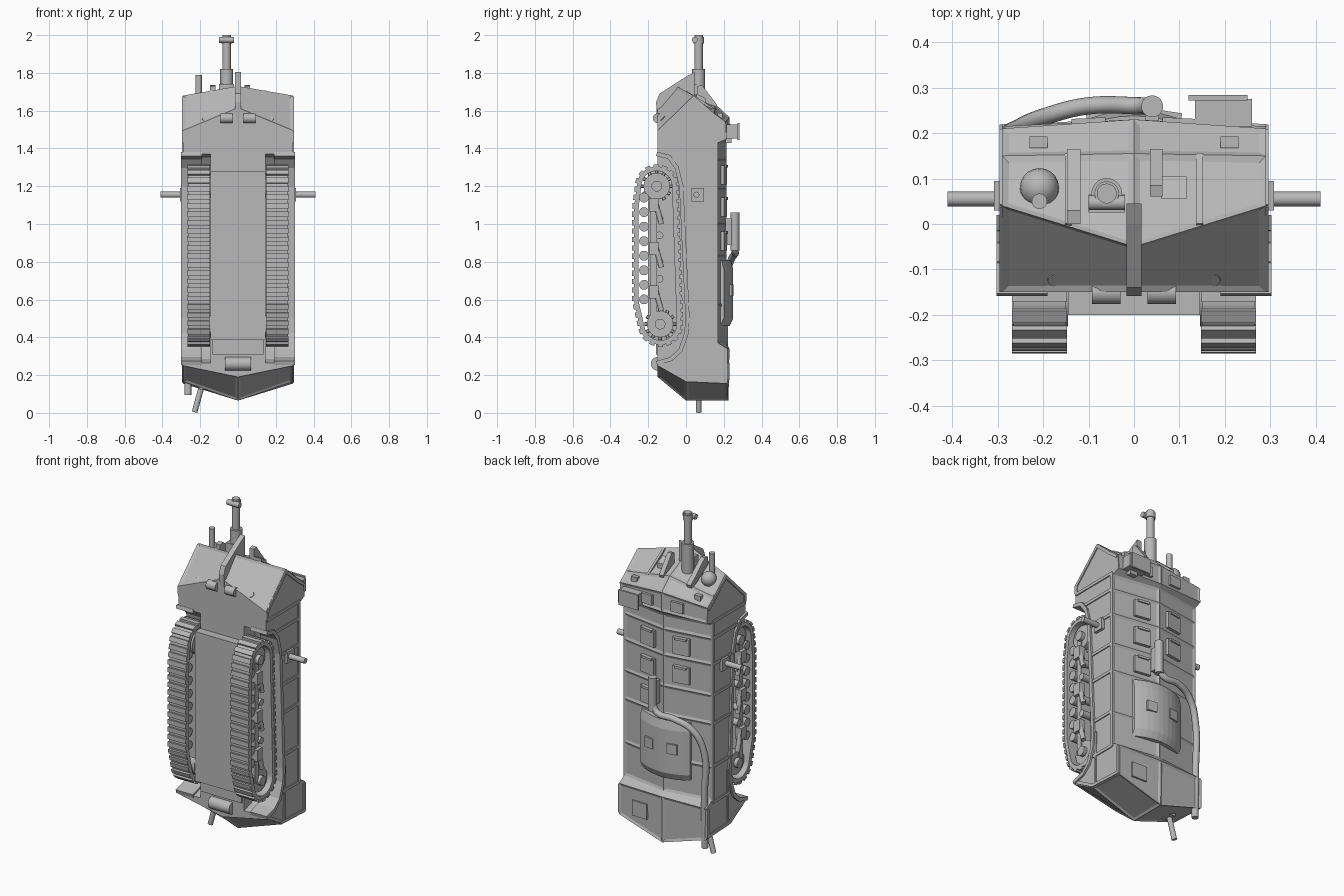
import bpy, bmesh, math
from mathutils import Vector, geometry

if "Cube" in bpy.data.objects:
    bpy.data.objects.remove(bpy.data.objects["Cube"])

grey = bpy.data.materials.new("armour_grey")
grey.use_nodes = True
grey.diffuse_color = (0.48, 0.48, 0.48, 1)
grey.node_tree.nodes["Principled BSDF"].inputs["Base Color"].default_value = grey.diffuse_color
round_parts = []


def finish(name, bm):
    bmesh.ops.recalc_face_normals(bm, faces=bm.faces)
    me = bpy.data.meshes.new(name)
    bm.to_mesh(me)
    bm.free()
    me.materials.append(grey)
    ob = bpy.data.objects.new(name, me)
    bpy.context.scene.collection.objects.link(ob)
    return ob


def prism(name, outline, x0, x1):
    """Extrude a (y, z) outline along x."""
    bm = bmesh.new()
    a, b = [[bm.verts.new((x, y, z)) for y, z in outline] for x in (x0, x1)]
    bm.faces.new(a)
    bm.faces.new(b)
    n = len(a)
    for i in range(n):
        j = (i + 1) % n
        bm.faces.new((a[i], a[j], b[j], b[i]))
    return finish(name, bm)


def box(name, centre, size, turn=0.0):
    """Box, optionally turned about z."""
    bm = bmesh.new()
    bmesh.ops.create_cube(bm, size=1)
    bmesh.ops.scale(bm, vec=size, verts=bm.verts)
    ob = finish(name, bm)
    ob.location = centre
    ob.rotation_euler.z = turn
    return ob


def rod(name, p, q, r, sides=20):
    p, q = Vector(p), Vector(q)
    bm = bmesh.new()
    bmesh.ops.create_cone(bm, cap_ends=True, segments=sides, radius1=r, radius2=r, depth=(q - p).length)
    ob = finish(name, bm)
    ob.location = (p + q) / 2
    ob.rotation_euler = (q - p).to_track_quat('Z', 'Y').to_euler()
    round_parts.append(ob)
    return ob


def ribs(name, path, s, width=0.018, x0=0.285, x1=0.296):
    """Raised strip on a side wall along a (y, z) path."""
    bm = bmesh.new()
    for a, b in zip(path, path[1:]):
        a, b = Vector(a), Vector(b)
        d = (b - a).normalized()
        n = Vector((-d.y, d.x)) * width / 2
        a, b = a - d * width * .25, b + d * width * .25
        lo, hi = [[bm.verts.new((s * x, *p)) for p in (a - n, b - n, b + n, a + n)] for x in (x0, x1)]
        bm.faces.new(lo)
        bm.faces.new(hi)
        for i in range(4):
            bm.faces.new((lo[i], lo[i - 1], hi[i - 1], hi[i]))
    return finish(name, bm)


# Hull: matching side and centre outlines, joined by plates with sunk panels
stations = (.37, .57, .83, 1.0, 1.185, 1.34, 1.43)
side = [(-.15, .25), (0, .165), (.22, .155), (.22, .34)] + [(.17, z) for z in stations] + [
    (.215, 1.45), (.21, 1.54), (.15, 1.585), (.04, 1.68), (-.15, 1.495)]
mid = [(-.15, .19), (0, .065), (.225, .065), (.23, .34)] + [(.215, z) for z in stations] + [
    (.23, 1.45), (.23, 1.565), (.155, 1.635), (-.05, 1.73), (-.15, 1.615)]
bm = bmesh.new()
centre = [bm.verts.new((0, y, z)) for y, z in mid]
n = len(mid)
panels = []
for s in (-1, 1):
    edge = [bm.verts.new((s * .29, y, z)) for y, z in side]
    bm.faces.new(edge)
    for i in range(n):
        j = (i + 1) % n
        f = bm.faces.new((edge[i], edge[j], centre[j], centre[i]))
        if i not in (3, 10, n - 1):
            panels.append(f)
bmesh.ops.recalc_face_normals(bm, faces=bm.faces)
bmesh.ops.inset_individual(bm, faces=panels, thickness=.014, depth=-.006, use_even_offset=True)
hull = finish("hull", bm)

# Track recesses cut into both flanks
arch = [(-.15, 1.37), (-.09, 1.355), (-.05, 1.30), (-.025, 1.2), (.008, .5), (.002, .42),
        (-.03, .33), (-.08, .285), (-.15, .265)]
for s in (-1, 1):
    cutter = prism("recess_cutter", [(-.4, 1.37)] + arch + [(-.4, .265)], s * .145, s * .5)
    cut = hull.modifiers.new("recess", 'BOOLEAN')
    cut.operation = 'DIFFERENCE'
    cut.solver = 'EXACT'
    cut.object = cutter
    cutter.hide_render = True
    bpy.context.view_layer.update()
    done = bpy.data.meshes.new_from_object(hull.evaluated_get(bpy.context.evaluated_depsgraph_get()))
    hull.modifiers.clear()
    hull.data = done
    bpy.data.objects.remove(cutter)
box("belly_box", (0, -.17, .8325), (.29, .06, .895))


def track_loop(count):
    """Evenly spaced points round the wheels, as (y, z)."""
    pts = [Vector((y + r * math.cos(a * math.pi / 24), z + r * math.sin(a * math.pi / 24)))
           for y, z, r in ((-.155, 1.20, .105), (-.135, .47, .11), (-.175, .6, .1), (-.175, 1.08, .1))
           for a in range(48)]
    loop = [pts[i] for i in geometry.convex_hull_2d(pts)]
    loop.append(loop[0])
    step = sum((b - a).length for a, b in zip(loop, loop[1:])) / count
    out, need = [], 0.0
    for a, b in zip(loop, loop[1:]):
        length = (b - a).length
        while need < length and len(out) < count:
            out.append(a.lerp(b, need / length))
            need += step
        need -= length
    return out


def tracks(s, tag):
    loop = track_loop(96)
    n = len(loop)
    middle = sum(loop, Vector((0, 0))) / n
    belt, shoes = bmesh.new(), bmesh.new()
    rings = []
    for i, p in enumerate(loop):
        d = (loop[(i + 1) % n] - loop[i - 1]).normalized()
        out = Vector((d.y, -d.x))
        if out.dot(p - middle) < 0:
            out = -out
        inner = p - out * .024
        rings.append([belt.verts.new((s * x, *q)) for x, q in ((.15, p), (.265, p), (.265, inner), (.15, inner))])
        if i % 2 == 0:
            base = [p - d * .014 - out * .004, p + d * .014 - out * .004, p + d * .014 + out * .01, p - d * .014 + out * .01]
            a, b = [[shoes.verts.new((s * x, *q)) for q in base] for x in (.147, .268)]
            shoes.faces.new(a)
            shoes.faces.new(b)
            for k in range(4):
                shoes.faces.new((a[k], a[k - 1], b[k - 1], b[k]))
    for i in range(n):
        for k in range(4):
            belt.faces.new((rings[i - 1][k], rings[i][k], rings[i][k - 1], rings[i - 1][k - 1]))
    finish(tag + "_track_belt", belt)
    finish(tag + "_track_shoes", shoes)
    # Running gear
    for k in range(8):
        z = 1.14 - k * .077
        rod(tag + "_road_wheel", (s * .165, -.222, z), (s * .25, -.222, z), .026)
    for y, z in ((-.155, 1.2), (-.137, .47)):
        rod(tag + "_end_wheel", (s * .145, y, z), (s * .24, y, z), .07, 24)
        rod(tag + "_end_hub", (s * .24, y, z), (s * .262, y, z), .028)
        for k in range(12):
            a = k * math.pi / 6
            c, e = math.cos(a), math.sin(a)
            rod(tag + "_sprocket_tooth", (s * .2, y + .06 * c, z + .06 * e), (s * .2, y + .083 * c, z + .083 * e), .01, 6)
    box(tag + "_suspension_beam", (s * .195, -.172, .83), (.1, .035, .72))
    for z in (1.1, .87, .64):
        box(tag + "_bogie_block", (s * .245, -.17, z), (.04, .05, .07))
        rod(tag + "_spring", (s * .25, -.13, z - .1), (s * .25, -.165, z + .03), .014, 12)
    for z in (1.03, .94, .8, .71):
        rod(tag + "_return_roller", (s * .145, -.14, z), (s * .255, -.14, z), .02)


for s, tag in ((1, "left"), (-1, "right")):
    tracks(s, tag)
    ribs(tag + "_fender", arch, s, .022, .19, .302)
    # Side wall framing
    ribs(tag + "_nose_trim", [(-.14, 1.45), (-.14, 1.49), (.04, 1.664), (.145, 1.572), (.2, 1.53)], s)
    ribs(tag + "_tail_trim", [(-.14, .262), (0, .18), (.21, .17), (.21, .33)], s)
    ribs(tag + "_roof_edge_trim", [(.16, .36), (.16, 1.44)], s)
    for y, z in ((-.14, 1.44), (-.07, 1.34), (-.015, 1.185), (-.01, 1.0), (0, .83), (.01, .575), (.005, .36)):
        ribs(tag + "_wall_rib", [(y, z), (.16, z)], s)
    ribs(tag + "_lower_trim", [(.025, .5), (.02, .19)], s, .014)
    # Side gun
    box(tag + "_side_gun_mount", (s * .293, .062, 1.155), (.03, .065, .07))
    rod(tag + "_side_gun", (s * .28, .055, 1.155), (s * .41, .055, 1.155), .016)
    # Roof hatches lying on the slope
    for z in (1.26, 1.09, .91):
        if z > 1 or s > 0:
            box(tag + "_roof_hatch", (s * .11, .199, z), (.1, .022, .1), -s * .154)
            box(tag + "_hatch_hinge", (s * .11, .207, z + .045), (.07, .022, .014), -s * .154)
    box(tag + "_collar_plate", (s * .1, .225, 1.5), (.075, .016, .06), -s * .05)
    box(tag + "_collar_hinge", (s * .21, .18, 1.572), (.04, .026, .03))
    # Tow rollers below the nose
    rod(tag + "_tow_roller", (s * .03, -.15, 1.56), (s * .092, -.15, 1.56), .026)
    rod(tag + "_nose_port", (s * .172, -.115, 1.55), (s * .172, -.125, 1.56), .018)
    # Upper front plate divider
    ribs(tag + "_front_divider", [(.0, 1.70), (.15, 1.605)], s, .012, .138, .152)

# Prow blade and rear roller
prism("prow_blade", [(-.155, 1.57), (-.158, 1.645), (-.14, 1.69), (-.07, 1.735), (0, 1.78),
                     (.045, 1.805), (.045, 1.66), (-.1, 1.6)], -.016, .016)
rod("rear_roller", (-.07, -.15, .26), (.07, -.15, .26), .036)
box("rear_belly_step", (0, -.152, .35), (.27, .016, .08))

# Main gun
box("gun_mantlet", (-.06, .045, 1.70), (.08, .04, .08))
rod("gun_cradle", (-.06, .067, 1.6), (-.06, .067, 1.82), .034)
rod("gun_barrel", (-.06, .067, 1.8), (-.06, .067, 2.0), .022)
rod("muzzle_band", (-.06, .067, 1.955), (-.06, .067, 1.99), .027)
rod("muzzle_lug", (-.1, .047, 1.975), (-.02, .047, 1.975), .016)

# Front machine gun in its ball mount
bm = bmesh.new()
bmesh.ops.create_uvsphere(bm, u_segments=20, v_segments=10, radius=.043)
ball = finish("gun_ball", bm)
ball.location = (-.208, .08, 1.645)
round_parts.append(ball)
rod("front_machine_gun", (-.208, .05, 1.6), (-.208, .05, 1.79), .017)

# Brackets and visor on the front plate
prism("right_bracket", [(.0, 1.66), (.0, 1.73), (.03, 1.735), (.165, 1.62), (.15, 1.58)], -.147, -.118)
prism("left_bracket", [(.06, 1.64), (.06, 1.73), (.085, 1.735), (.165, 1.63), (.15, 1.59)], .035, .063)
prism("visor_box", [(.055, 1.63), (.055, 1.69), (.105, 1.665), (.105, 1.62)], .06, .116)

# Commander's box on the roof
box("roof_lookout", (.197, .245, 1.49), (.125, .06, .075))
box("roof_lookout_lid", (.185, .278, 1.49), (.13, .012, .09))
box("roof_lookout_foot", (.2, .225, 1.45), (.05, .03, .04))

# Curved engine cover
bm = bmesh.new()
rows = []
for z, drop in ((.46, .02), (.5, 0), (.76, 0), (.81, .012)):
    top = [(.165 * k / 5, .25 - drop - .05 * (k / 5) ** 2) for k in range(-5, 6)]
    rows.append([bm.verts.new((x, y, z)) for x, y in top + [(.165, .15), (-.165, .15)]])
bm.faces.new(rows[0])
bm.faces.new(rows[-1])
for a, b in zip(rows, rows[1:]):
    for i in range(len(a)):
        bm.faces.new((a[i - 1], a[i], b[i], b[i - 1]))
finish("engine_cover", bm)
for x in (-.075, .075):
    box("engine_cover_flap", (x, .24, .65), (.06, .016, .06), -x * 2)

# Exhaust pipe with its silencer
curve = bpy.data.curves.new("exhaust_pipe", 'CURVE')
curve.dimensions = '3D'
curve.bevel_depth = .019
curve.bevel_resolution = 3
curve.use_fill_caps = True
line = curve.splines.new('BEZIER')
path = [(.04, .258, .9), (.01, .26, .855), (-.1, .26, .845), (-.2, .235, .8), (-.262, .208, .68), (-.265, .205, .4), (-.265, .2, .095)]
line.bezier_points.add(len(path) - 1)
for point, co in zip(line.bezier_points, path):
    point.co = co
    point.handle_left_type = point.handle_right_type = 'AUTO'
curve.materials.append(grey)
bpy.context.scene.collection.objects.link(bpy.data.objects.new("exhaust_pipe", curve))
rod("exhaust_silencer", (.04, .259, .86), (.04, .259, 1.06), .024)
box("silencer_bracket", (.04, .235, .96), (.03, .05, .14))

# Tail: rear gun, door and hatch
rod("rear_machine_gun", (-.17, .067, .22), (-.23, .067, .004), .015)
box("rear_gun_mount", (-.18, .07, .15), (.05, .07, .05))
box("rear_door", (.15, .222, .22), (.1, .012, .09), -.02)

# Smooth shading on round parts only
bpy.ops.object.select_all(action='DESELECT')
for ob in round_parts:
    ob.select_set(True)
bpy.context.view_layer.objects.active = round_parts[0]
bpy.ops.object.shade_smooth_by_angle(angle=math.radians(35))
